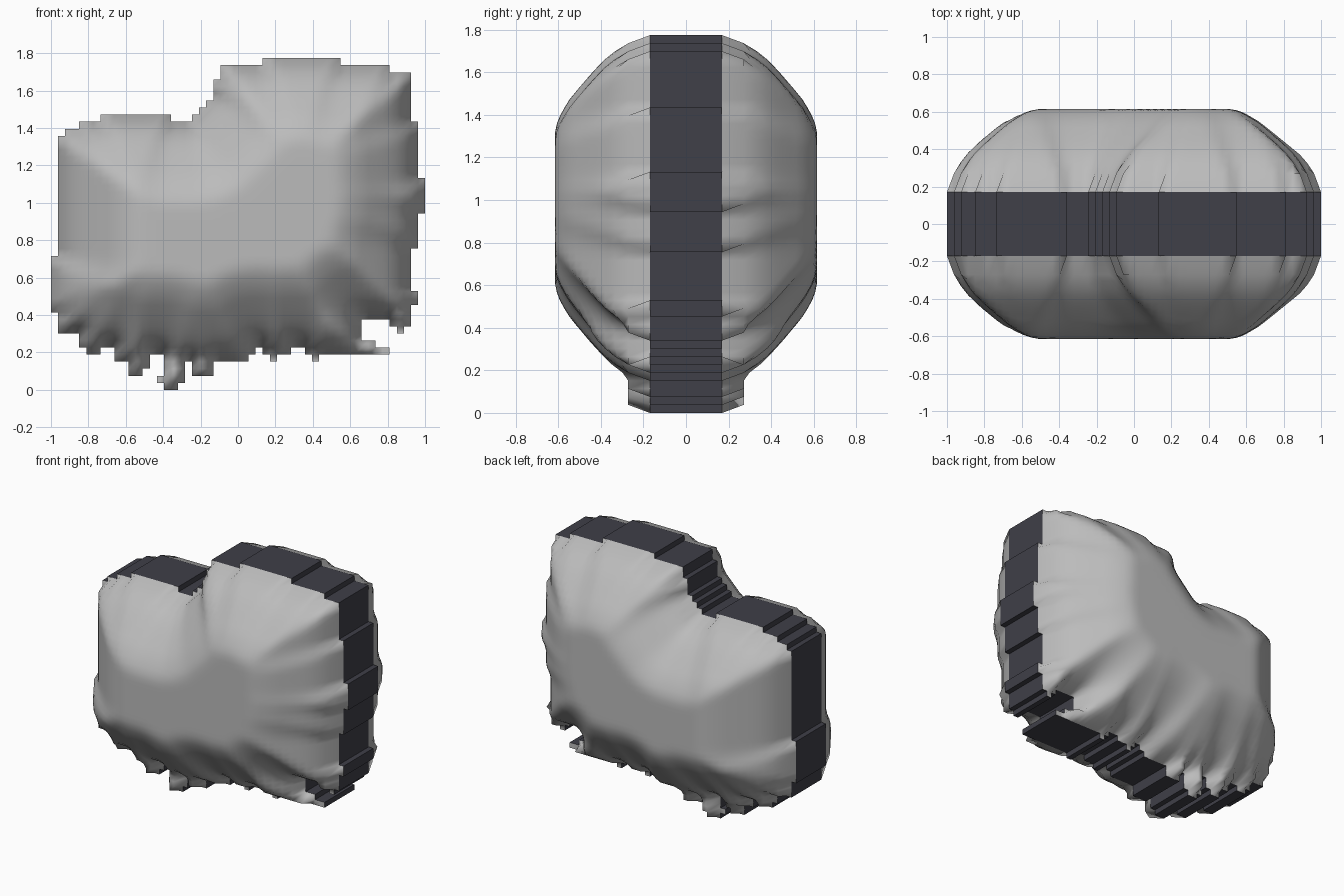
import bpy, bmesh, math

if "Cube" in bpy.data.objects:
    bpy.data.objects.remove(bpy.data.objects["Cube"])

C = 2 / 53                     # size of one outline step
RIM = 0.17                     # half width of the dark rim

# stepped outline: (columns, height in steps), left to right
TOP = [(1, 19), (1, 36), (2, 37), (3, 38), (10, 39), (3, 38), (1, 39), (1, 40),
       (1, 41), (1, 44), (6, 46), (11, 47), (7, 46), (3, 45), (1, 38), (1, 30)]
BOTTOM = [(1, 11), (3, 8), (1, 6), (2, 5), (2, 6), (2, 4), (2, 2), (1, 3),
          (2, 5), (2, 0), (1, 1), (1, 4), (3, 2), (5, 4), (1, 5), (1, 6),
          (1, 5), (1, 4), (2, 5), (2, 6), (1, 5), (1, 4), (6, 5), (4, 10),
          (1, 9), (1, 8), (1, 9), (1, 20), (1, 25)]
# small hooks and spurs: first column, end column, low, high
SPURS = [(44, 46, 5, 7), (46, 48, 5, 6), (51, 52, 12, 14), (15, 16, 1, 2)]

# inflation: depth from outline -> half thickness
PROFILE = [(0, RIM), (0.037, 0.27), (0.09, 0.36), (0.18, 0.445),
           (0.3, 0.547), (0.39, 0.6), (0.44, 0.615), (9, 0.615)]


def expand(runs):
    return [h for n, h in runs for _ in range(n)]


def thickness(d):
    for (a, p), (b, q) in zip(PROFILE, PROFILE[1:]):
        if d <= b:
            return p + (q - p) * (d - a) / (b - a)


def material(name, colour):
    m = bpy.data.materials.new(name)
    m.diffuse_color = colour
    m.use_nodes = True
    m.node_tree.nodes["Principled BSDF"].inputs["Base Color"].default_value = m.diffuse_color
    return m


# filled cells and grid corners
cells = {(i, j) for i, (lo, hi) in enumerate(zip(expand(BOTTOM), expand(TOP)))
         for j in range(lo, hi)}
for a, b, lo, hi in SPURS:
    cells |= {(i, j) for i in range(a, b) for j in range(lo, hi)}
corners = {(i + a, j + b) for i, j in cells for a in (0, 1) for b in (0, 1)}
edge = [(i, j) for i, j in corners
        if not all((i - a, j - b) in cells for a in (0, 1) for b in (0, 1))]
edge_set = set(edge)
height = {p: thickness(C * min(math.dist(p, e) for e in edge)) for p in corners}

# soften the ridges slightly
relaxed = dict(height)
for (i, j) in corners - edge_set:
    near = [(i + 1, j), (i - 1, j), (i, j + 1), (i, j - 1)]
    if not any(n in edge_set for n in near):
        relaxed[i, j] = 0.5 * height[i, j] + 0.125 * sum(height[n] for n in near)
height = relaxed

# puffed front and back shells
bm = bmesh.new()
front = {p: bm.verts.new((p[0] * C - 1, -height[p], p[1] * C)) for p in corners}
back = {p: bm.verts.new((p[0] * C - 1, height[p], p[1] * C)) for p in corners}
for i, j in cells:
    ring = [(i, j), (i + 1, j), (i + 1, j + 1), (i, j + 1)]
    bm.faces.new([front[p] for p in ring]).smooth = True
    bm.faces.new([back[p] for p in reversed(ring)]).smooth = True
    # dark stepped rim wherever a cell has no neighbour
    sides = [(0, -1), (1, 0), (0, 1), (-1, 0)]
    for k, (di, dj) in enumerate(sides):
        if (i + di, j + dj) not in cells:
            p, q = ring[k], ring[(k + 1) % 4]
            wall = bm.faces.new([front[q], front[p], back[p], back[q]])
            wall.material_index = 1
for e in bm.edges:
    if len({f.material_index for f in e.link_faces}) > 1:
        e.smooth = False

mesh = bpy.data.meshes.new("puffed_body")
bm.to_mesh(mesh)
bm.free()
mesh.materials.append(material("body_grey", (0.5, 0.5, 0.5, 1)))
mesh.materials.append(material("rim_dark", (0.05, 0.05, 0.065, 1)))
body = bpy.data.objects.new("puffed_body", mesh)
bpy.context.collection.objects.link(body)
